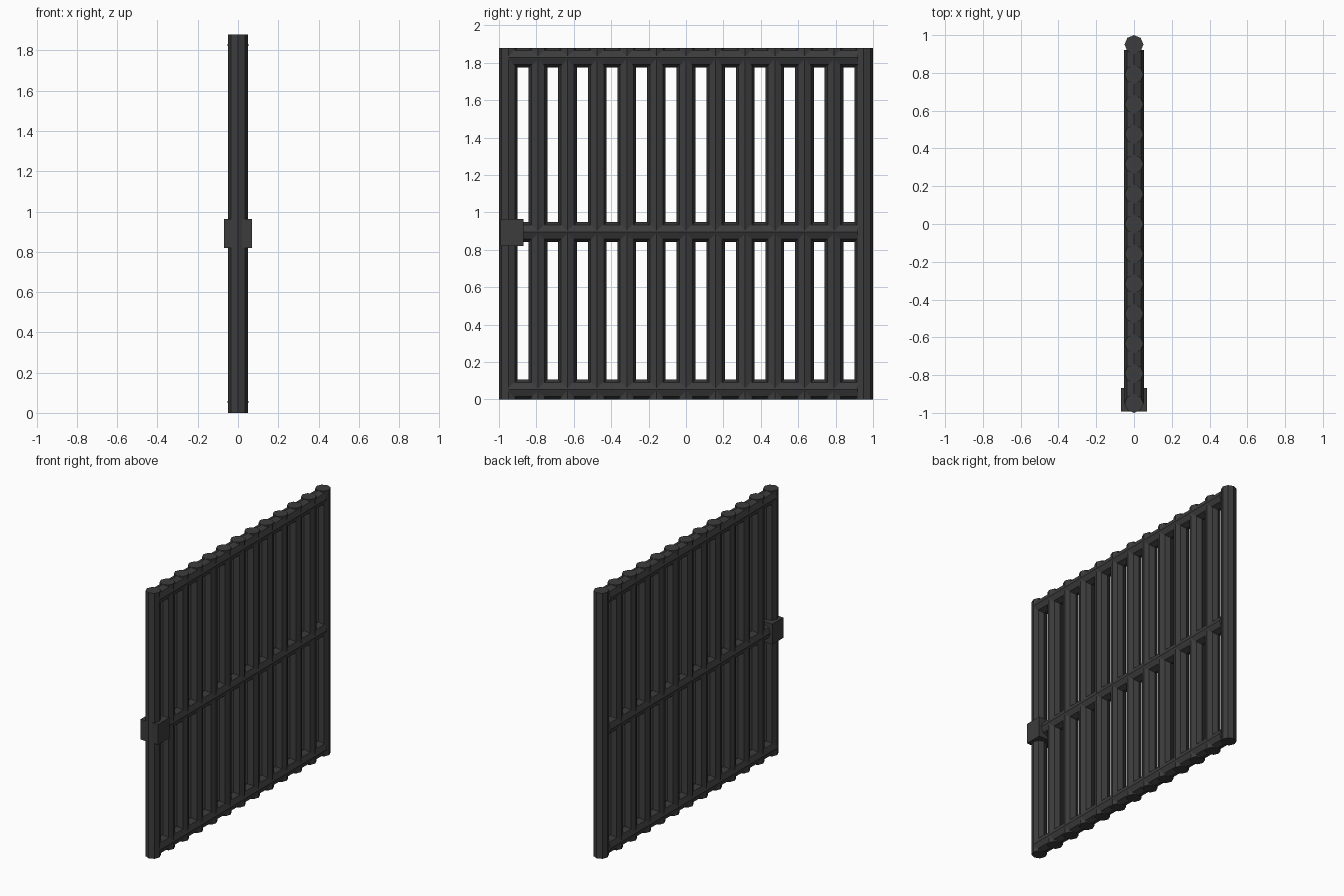
import bpy
from math import pi

if "Cube" in bpy.data.objects:
    bpy.data.objects.remove(bpy.data.objects["Cube"])

H = 1.88          # gate height
BAR_R = 0.05      # upright radius
RAIL_R = 0.053    # cross rail radius
END_Y = 0.95      # centre of the outermost uprights
COUNT = 13

iron = bpy.data.materials.new("dark_iron")
iron.diffuse_color = (0.045, 0.045, 0.045, 1)
iron.use_nodes = True
iron.node_tree.nodes["Principled BSDF"].inputs["Base Color"].default_value = iron.diffuse_color


def rod(name, radius, length, location, rotation=(0, 0, 0)):
    """Eight-sided flat-shaded rod."""
    bpy.ops.mesh.primitive_cylinder_add(vertices=8, radius=radius, depth=length,
                                        location=location, rotation=rotation)
    ob = bpy.context.object
    ob.name = name
    ob.data.materials.append(iron)
    return ob


# Upright bars
for i in range(COUNT):
    y = -END_Y + i * 2 * END_Y / (COUNT - 1)
    rod(f"upright_bar_{i + 1}", BAR_R, H, (0, y, H / 2))

# Horizontal rails
y0, y1 = -0.95, 0.92
for name, z in (("bottom_rail", RAIL_R), ("middle_rail", 0.895), ("top_rail", H - RAIL_R)):
    rod(name, RAIL_R, y1 - y0, (0, (y0 + y1) / 2, z), (pi / 2, 0, 0))

# Lock box on the opening edge
bpy.ops.mesh.primitive_cube_add(size=1, location=(0, -0.93, 0.892))
lock = bpy.context.object
lock.name = "lock_box"
lock.scale = (0.138, 0.124, 0.144)
lock.data.materials.append(iron)
